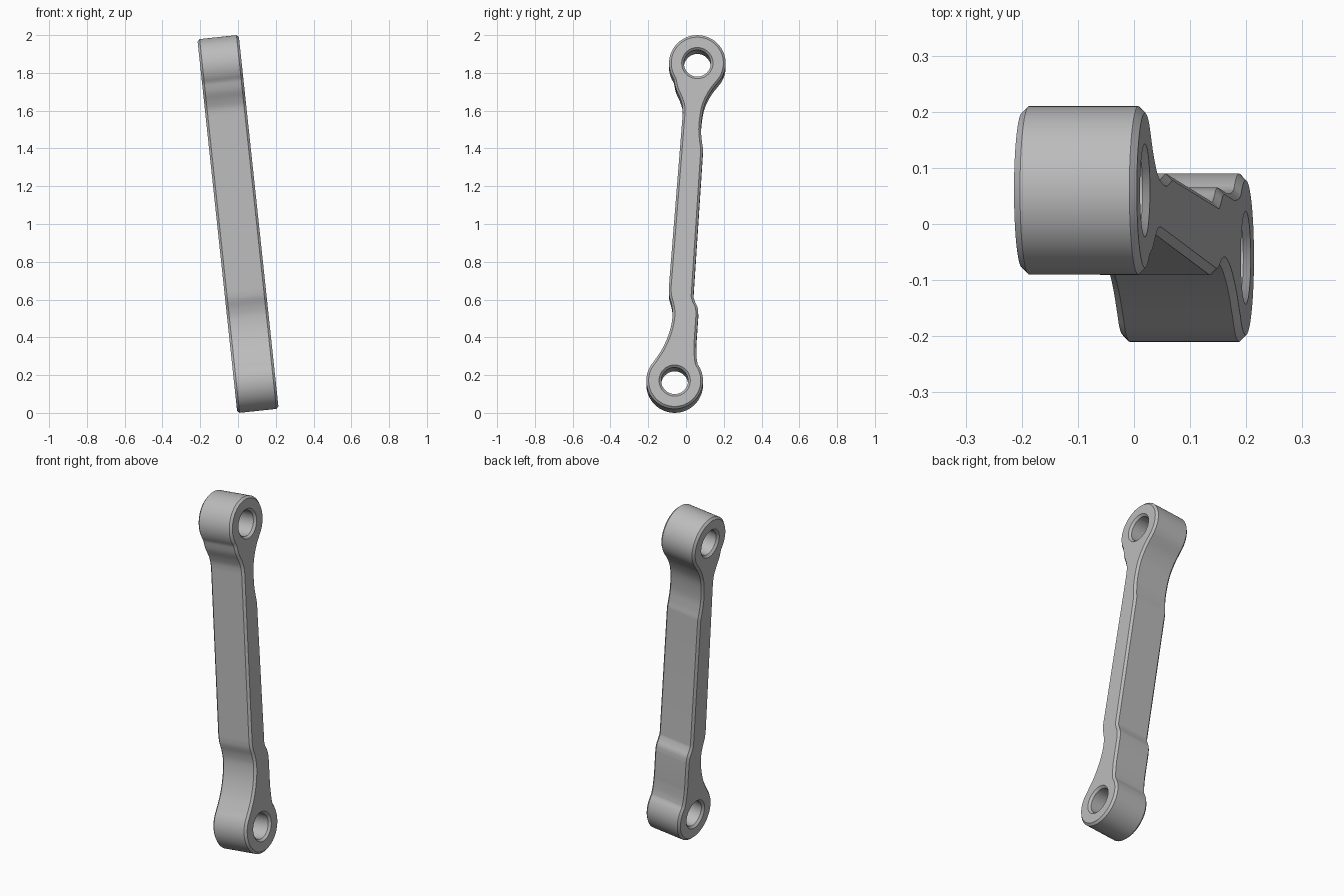
import bpy, bmesh
from math import sin, cos, radians
from mathutils import Vector

cube = bpy.data.objects.get("Cube")
if cube:
    bpy.data.objects.remove(cube, do_unlink=True)

HALF, CHAMFER = 0.11, 0.012          # half thickness and edge chamfer
EYE_R, BORE_R = 0.15, 0.071
TOP, BOTTOM = Vector((0.06, 0.845)), Vector((-0.06, -0.845))
TILT = radians(-6.1)


def arc(centre, r, a0, a1, n):
    """Points on an arc, both ends included."""
    angles = [radians(a0 + (a1 - a0) * i / n) for i in range(n + 1)]
    return [centre + Vector((cos(a), sin(a))) * r for a in angles]


def smooth(points, steps=5):
    """Smooth curve through the points, without its two end points."""
    p = [Vector(q) for q in points]
    p = [2 * p[0] - p[1]] + p + [2 * p[-1] - p[-2]]
    out = []
    for a, b, c, d in zip(p, p[1:], p[2:], p[3:]):
        for i in range(steps):
            t = i / steps
            out.append(0.5 * (2 * b + (c - a) * t + (2 * a - 5 * b + 4 * c - d) * t * t
                              + (3 * b - a - 3 * c + d) * t ** 3))
    return out[1:]


def inset(loop, d):
    """Move each point to its left along the averaged normal."""
    out = []
    for i, p in enumerate(loop):
        u = (p - loop[i - 1]).normalized()
        v = (loop[(i + 1) % len(loop)] - p).normalized()
        t = (u + v).normalized()
        out.append(p + Vector((-t.y, t.x)) * d)
    return out


# Side profile, anticlockwise: upper eye, front edge, lower eye, back edge
upper_eye = arc(TOP, EYE_R, -42, 214, 48)
lower_eye = arc(BOTTOM, EYE_R, 138, 396, 48)
front_upper = smooth([upper_eye[-1], (-0.053, 0.71), (-0.033, 0.664),
                      (-0.02, 0.625), (-0.017, 0.59)])
front_lower = smooth([(-0.091, -0.36), (-0.088, -0.395), (-0.075, -0.445), (-0.071, -0.5),
                      (-0.086, -0.58), (-0.122, -0.668), lower_eye[0]])
back_lower = smooth([lower_eye[-1], (0.056, -0.72), (0.054, -0.66)])
back_step = smooth([(0.065, -0.49), (0.061, -0.455), (0.048, -0.425), (0.039, -0.4)])
back_upper = smooth([(0.09, 0.39), (0.083, 0.44), (0.08, 0.51), (0.095, 0.613),
                     (0.13, 0.69), upper_eye[0]])
outline = (upper_eye + front_upper + [Vector((-0.017, 0.58))]
           + [Vector((-0.091, -0.35))] + front_lower + lower_eye + back_lower
           + [Vector((0.054, -0.65)), Vector((0.065, -0.49))] + back_step
           + [Vector((0.039, -0.395)), Vector((0.09, 0.385))] + back_upper)
bores = [arc(c, BORE_R, 360, 7.5, 47) for c in (TOP, BOTTOM)]

# Chamfered walls around the outline and both bores, then the two flat faces
bm = bmesh.new()
cap_edges = ([], [])
for loop in [outline] + bores:
    small = inset(loop, CHAMFER)
    layers = [(-HALF, small), (CHAMFER - HALF, loop), (HALF - CHAMFER, loop), (HALF, small)]
    rings = [[bm.verts.new((x, p.x, p.y)) for p in pts] for x, pts in layers]
    n = len(loop)
    for low, high in zip(rings, rings[1:]):
        for i in range(n):
            j = (i + 1) % n
            bm.faces.new((low[i], low[j], high[j], high[i]))
    for edges, ring in zip(cap_edges, (rings[0], rings[-1])):
        edges += [bm.edges.get((ring[i - 1], ring[i])) for i in range(n)]
for side, edges in zip((-1, 1), cap_edges):
    bmesh.ops.triangle_fill(bm, edges=edges, use_beauty=True, normal=(side, 0, 0))
bmesh.ops.recalc_face_normals(bm, faces=bm.faces)

mesh = bpy.data.meshes.new("link_arm")
bm.to_mesh(mesh)
bm.free()

# Material
grey = bpy.data.materials.new("plain_grey")
grey.use_nodes = True
colour = (0.5, 0.5, 0.5, 1)
grey.diffuse_color = colour
grey.node_tree.nodes["Principled BSDF"].inputs["Base Color"].default_value = colour
mesh.materials.append(grey)

# Tilted link standing on the floor
link = bpy.data.objects.new("link_arm", mesh)
bpy.context.collection.objects.link(link)
link.rotation_euler = (0, TILT, 0)
link.location = (0, 0, 1)
bpy.ops.object.select_all(action="DESELECT")
link.select_set(True)
bpy.context.view_layer.objects.active = link
bpy.ops.object.shade_smooth_by_angle(angle=radians(25))
